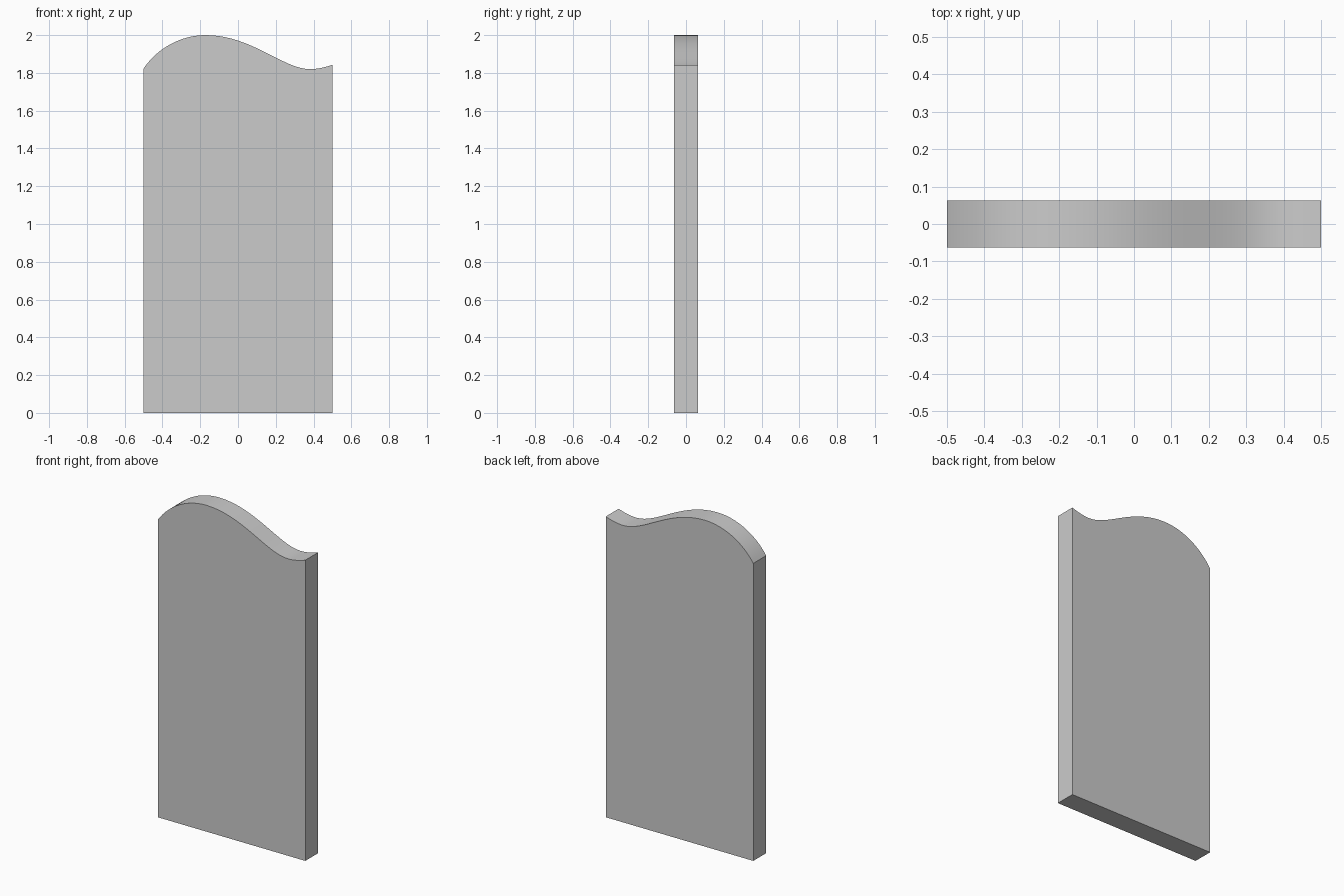
import bpy, bmesh
from mathutils import Vector
from mathutils.geometry import interpolate_bezier

if "Cube" in bpy.data.objects:
    bpy.data.objects.remove(bpy.data.objects["Cube"])

HALF_DEPTH = 0.0625

# Wavy top edge as Bezier spans in (x, z): point, handle, handle, point
spans = [
    ((-0.5, 1.823), (-0.426, 1.932), (-0.302, 2.0), (-0.17, 2.0)),
    ((-0.17, 2.0), (0.07, 2.0), (0.24, 1.82), (0.38, 1.82)),
    ((0.38, 1.82), (0.42, 1.82), (0.46, 1.829), (0.5, 1.843)),
]
outline = [Vector((-0.5, 0)), Vector((0.5, 0))]
wave = []
for span in spans:
    pts = interpolate_bezier(*[Vector((x, z, 0)) for x, z in span], 17)
    wave += pts if not wave else pts[1:]
outline += [p.to_2d() for p in reversed(wave)]

# Extrude the outline into a slab
bm = bmesh.new()
front = bm.faces.new([bm.verts.new((p.x, -HALF_DEPTH, p.y)) for p in outline])
res = bmesh.ops.extrude_face_region(bm, geom=[front], use_keep_orig=True)
bmesh.ops.translate(bm, vec=(0, 2 * HALF_DEPTH, 0),
                    verts=[v for v in res["geom"] if isinstance(v, bmesh.types.BMVert)])
bmesh.ops.recalc_face_normals(bm, faces=bm.faces)
mesh = bpy.data.meshes.new("wavy_top_panel")
bm.to_mesh(mesh)
bm.free()

panel = bpy.data.objects.new("wavy_top_panel", mesh)
bpy.context.collection.objects.link(panel)
bpy.context.view_layer.objects.active = panel
panel.select_set(True)
bpy.ops.object.shade_smooth_by_angle(angle=0.5)
